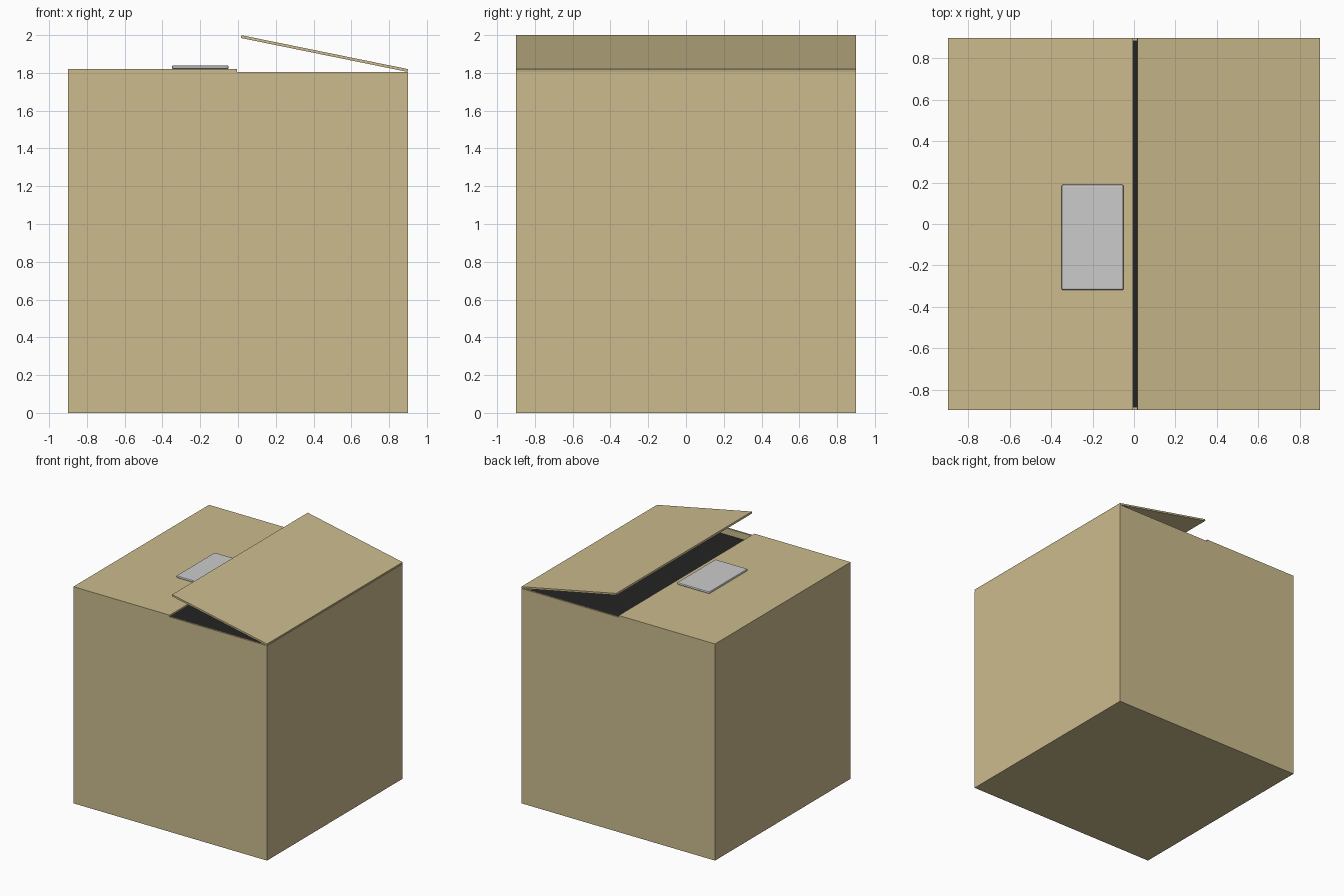
import bpy, math

if "Cube" in bpy.data.objects:
    bpy.data.objects.remove(bpy.data.objects["Cube"])

H, T, WALL = 0.9, 0.015, 1.805   # half width, board thickness, wall height


def material(name, rgb):
    m = bpy.data.materials.new(name)
    m.diffuse_color = (*rgb, 1)
    m.use_nodes = True
    m.node_tree.nodes["Principled BSDF"].inputs["Base Color"].default_value = m.diffuse_color
    return m


card = material("cardboard", (0.60, 0.50, 0.27))
dark = material("dark_inside", (0.017, 0.017, 0.017))


def box(name, lo, hi, mat=None, bevel=0):
    bpy.ops.mesh.primitive_cube_add(size=1)
    o = bpy.context.object
    o.name = name
    for v in o.data.vertices:
        v.co = [lo[i] + (v.co[i] + 0.5) * (hi[i] - lo[i]) for i in range(3)]
    if mat:
        o.data.materials.append(mat)
    if bevel:
        b = o.modifiers.new("Bevel", 'BEVEL')
        b.width, b.segments = bevel, 2
    return o


# Floor and four walls
box("floor", (-H, -H, 0), (H, H, T), card)
for name, s in (("left_wall", -1), ("right_wall", 1)):
    x = sorted((s * H, s * (H - T)))
    box(name, (x[0], -H, T), (x[1], H, WALL), card)
for name, s in (("front_wall", -1), ("back_wall", 1)):
    y = sorted((s * H, s * (H - T)))
    box(name, (-H + T, y[0], T), (H - T, y[1], WALL), card)

# Dark filling seen through the opening
i = H - T
box("dark_filling", (-i, -i, T), (i, i, 1.75), dark)

# Closed left flap
box("closed_flap", (-H, -H, WALL), (-0.005, H, WALL + T), card)

# Raised right flap, hinged on the right wall
flap = box("raised_flap", (-0.9, -H, -T), (0, H, 0), card)
flap.location = (H, 0, WALL + T)
flap.rotation_euler = (0, math.radians(11.5), 0)

# Grey label plate on the closed flap
box("label_plate", (-0.35, -0.32, WALL + T), (-0.05, 0.19, 1.84), bevel=0.008)
